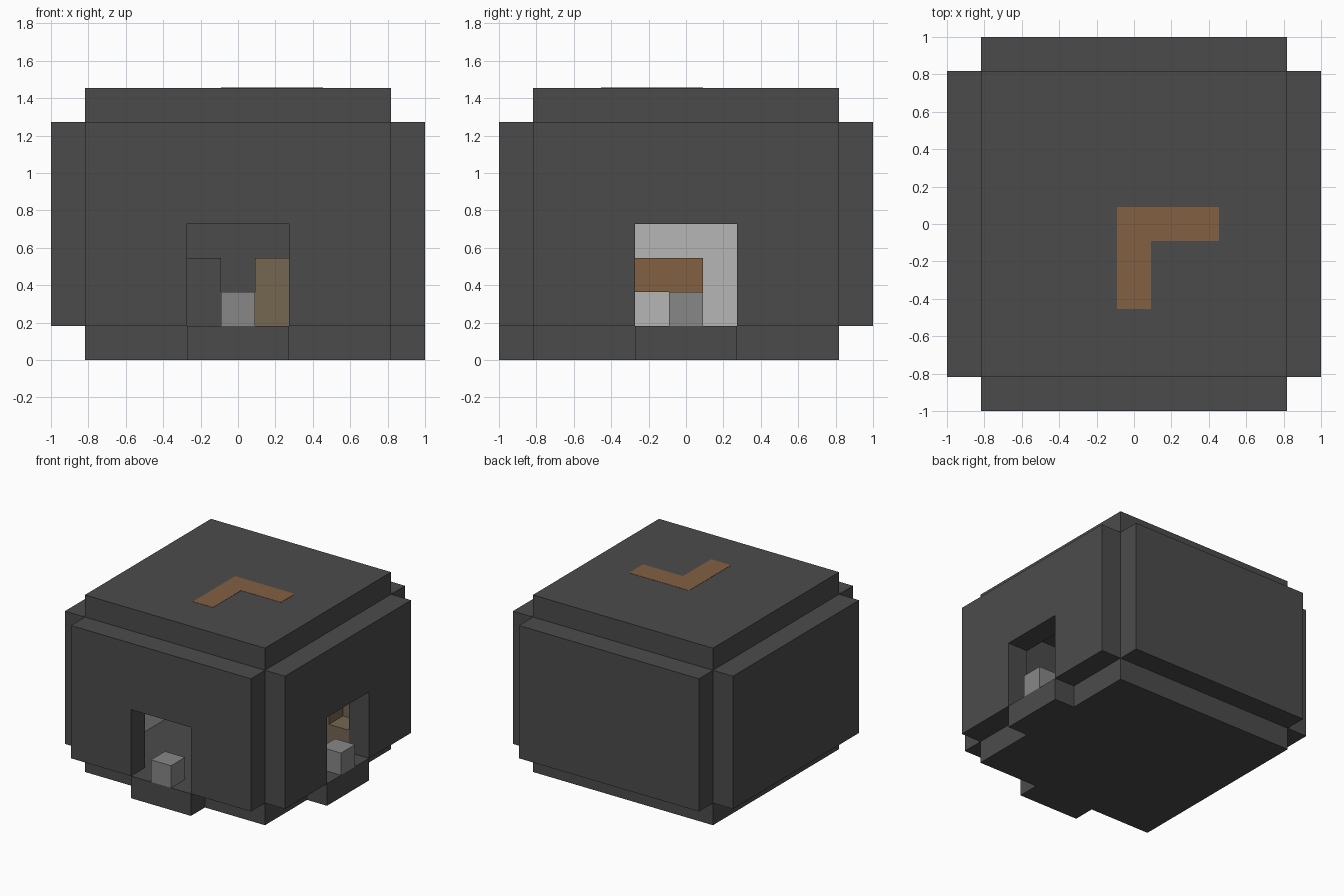
import bpy
import bmesh

if "Cube" in bpy.data.objects:
    bpy.data.objects.remove(bpy.data.objects["Cube"], do_unlink=True)

U = 2 / 11   # one block; the layout below is in whole blocks


def material(name, *rgb):
    linear = [((c / 255 + 0.055) / 1.055) ** 2.4 for c in rgb] + [1]
    m = bpy.data.materials.new(name)
    m.use_nodes = True
    m.diffuse_color = linear
    bsdf = m.node_tree.nodes["Principled BSDF"]
    bsdf.inputs["Base Color"].default_value = linear
    bsdf.inputs["Roughness"].default_value = 0.9
    return m


stone = material("dark stone", 75, 75, 75)
grey = material("mid grey", 135, 135, 135)
pale = material("pale grey", 182, 182, 182)
wood = material("wood brown", 130, 96, 65)
straw = material("dull tan", 117, 103, 81)

# Maps outline coordinates (a, b) and depth c to block coordinates
AXES = {"x": lambda a, b, c: (c, a, b),
        "y": lambda a, b, c: (a, c, b),
        "z": lambda a, b, c: (a, b, c)}


def prism(name, outline, axis, start, end, mat):
    """Extrude an outline along an axis."""
    bm = bmesh.new()
    rings = []
    for c in (start, end):
        ring = []
        for a, b in outline:
            i, j, k = AXES[axis](a, b, c)
            ring.append(bm.verts.new(((i - 5.5) * U, (j - 5.5) * U, k * U)))
        rings.append(ring)
        bm.faces.new(ring)
    n = len(outline)
    for s in range(n):
        t = (s + 1) % n
        bm.faces.new((rings[0][s], rings[0][t], rings[1][t], rings[1][s]))
    bmesh.ops.recalc_face_normals(bm, faces=bm.faces)
    mesh = bpy.data.meshes.new(name)
    bm.to_mesh(mesh)
    bm.free()
    mesh.materials.append(mat)
    obj = bpy.data.objects.new(name, mesh)
    bpy.context.collection.objects.link(obj)
    return obj


def rect(a0, a1, b0, b1):
    return [(a0, b0), (a1, b0), (a1, b1), (a0, b1)]


def box(name, i, j, k, mat):
    return prism(name, rect(*i, *j), "z", *k, mat)


# Floor with a door sill on the front and on the left side
prism("floor", [(1, 1), (4, 1), (4, 0), (7, 0), (7, 1), (10, 1), (10, 4),
                (11, 4), (11, 7), (10, 7), (10, 10), (1, 10)], "z", 0, 1, stone)
box("roof", (1, 10), (1, 10), (7, 8), stone)

# Walls: two with doorways, two plain
doorway = [(1, 1), (4, 1), (4, 4), (7, 4), (7, 1), (10, 1), (10, 7), (1, 7)]
plain = rect(1, 10, 1, 7)
prism("front_wall", doorway, "y", 0, 1, stone)
prism("left_wall", doorway, "x", 10, 11, stone)
prism("back_wall", plain, "y", 10, 11, stone)
prism("right_wall", plain, "x", 0, 1, stone)

# Wooden angle let into the roof
angle = [(5, 3), (6, 3), (6, 5), (8, 5), (8, 6), (5, 6)]
prism("roof_inlay", angle, "z", 6.99, 8.01, wood)

# Small blocks standing in the doorways
box("front_door_block", (5, 6), (0, 1), (1, 2), grey)
box("left_door_block", (10, 11), (5, 6), (1, 2), grey)

# Furnishings along the inside walls
box("pale_panel", (1, 2), (3, 8), (1, 5), pale)
box("wooden_shelf", (2, 3), (4, 6), (2, 3), wood)
box("dark_chest", (4, 5), (9, 10), (1, 3), stone)

# Stepped tan heap in the back left corner
box("heap_low_step", (9, 10), (7, 8), (1, 2), straw)
box("heap_front", (6, 9), (7, 8), (1, 3), straw)
box("heap_back", (6, 10), (8, 10), (1, 3), straw)
